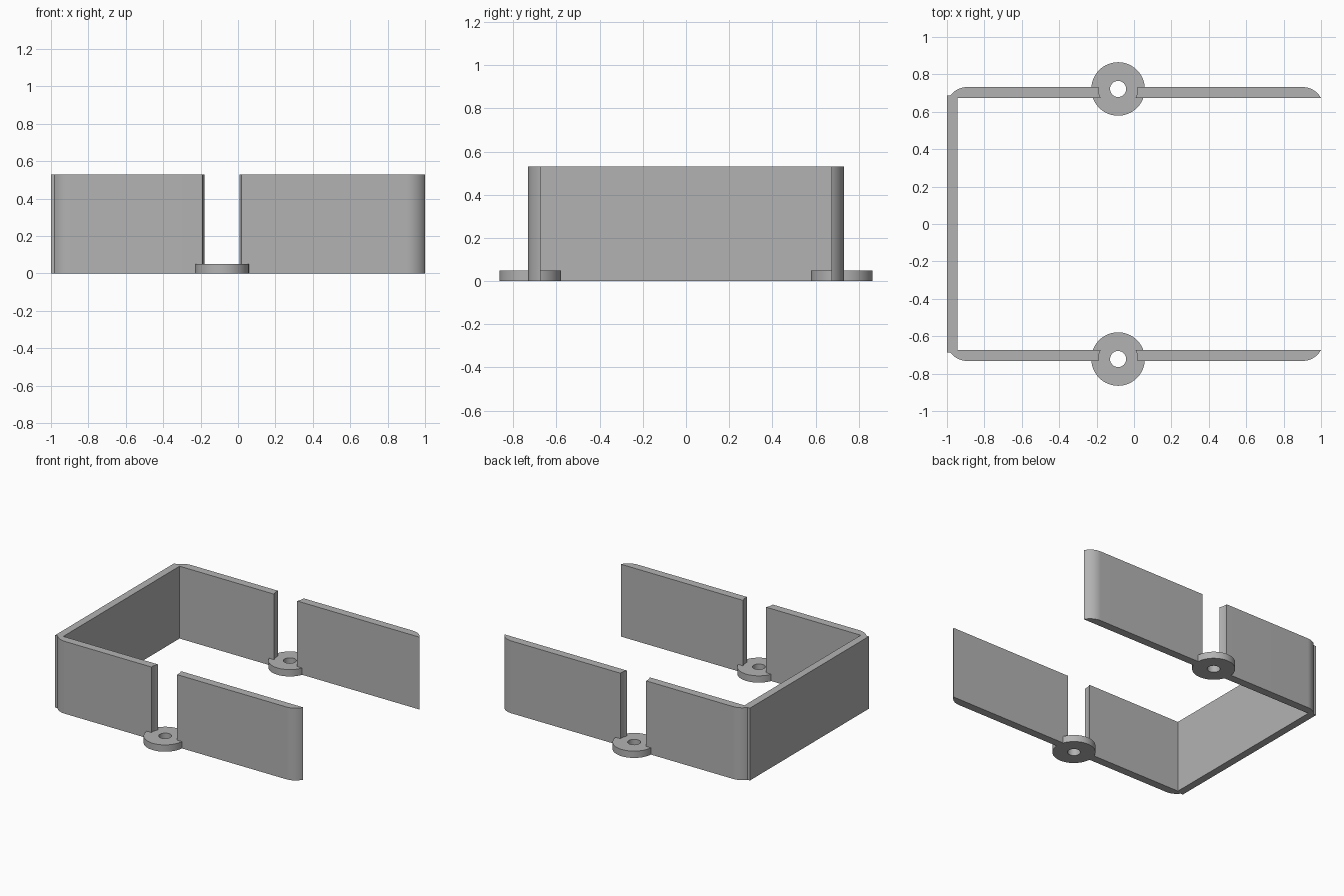
import bpy, bmesh
from math import sin, cos, pi, asin, acos

if "Cube" in bpy.data.objects:
    bpy.data.objects.remove(bpy.data.objects["Cube"], do_unlink=True)

HEIGHT = 0.53
INNER, OUTER = 0.673, 0.732      # side wall faces, distance from the middle
HUB_X, HUB_Y = -0.085, 0.722     # screw lug centre
LUG_R, HOLE_R, LUG_H = 0.143, 0.043, 0.05
GAP_R = 0.105                    # round clearance above the lug
CORNER = 0.11

grey = bpy.data.materials.new("plain_grey")
grey.use_nodes = True
grey.diffuse_color = (0.45, 0.45, 0.45, 1)
grey.node_tree.nodes["Principled BSDF"].inputs["Base Color"].default_value = (0.45, 0.45, 0.45, 1)


def arc(cx, cy, r, a0, a1, n):
    return [(cx + r * cos(a0 + (a1 - a0) * i / n), cy + r * sin(a0 + (a1 - a0) * i / n))
            for i in range(n + 1)]


def finish(name, bm):
    bmesh.ops.recalc_face_normals(bm, faces=bm.faces)
    mesh = bpy.data.meshes.new(name)
    bm.to_mesh(mesh)
    bm.free()
    mesh.materials.append(grey)
    obj = bpy.data.objects.new(name, mesh)
    bpy.context.collection.objects.link(obj)
    bpy.ops.object.select_all(action="DESELECT")
    obj.select_set(True)
    bpy.context.view_layer.objects.active = obj
    bpy.ops.object.shade_smooth_by_angle(angle=pi / 6)


def prism(name, outline, height):
    bm = bmesh.new()
    face = bm.faces.new([bm.verts.new((x, y, 0)) for x, y in outline])
    top = bmesh.ops.extrude_face_region(bm, geom=[face])["geom"]
    verts = [v for v in top if isinstance(v, bmesh.types.BMVert)]
    bmesh.ops.translate(bm, verts=verts, vec=(0, 0, height))
    finish(name, bm)


def lug(name, y):
    # flat ring swept from a rectangular section
    n = 64
    bm = bmesh.new()
    section = [(HOLE_R, 0), (LUG_R, 0), (LUG_R, LUG_H), (HOLE_R, LUG_H)]
    rings = [[bm.verts.new((HUB_X + r * cos(2 * pi * i / n), y + r * sin(2 * pi * i / n), z))
              for r, z in section] for i in range(n)]
    for i in range(n):
        a, b = rings[i], rings[(i + 1) % n]
        for k in range(4):
            m = (k + 1) % 4
            bm.faces.new((a[k], b[k], b[m], a[m]))
    finish(name, bm)


# angles where the wall faces meet the rounded corner and the lug clearance
tip = asin((INNER - OUTER + CORNER) / CORNER)
gap_out = asin((OUTER - HUB_Y) / GAP_R)
gap_in = asin((INNER - HUB_Y) / GAP_R)
reach = CORNER * cos(tip)

for side, s in (("back", 1), ("front", -1)):
    long_wall = arc(HUB_X, HUB_Y, GAP_R, gap_out, gap_in, 8)
    long_wall += arc(1 - reach, OUTER - CORNER, CORNER, tip, pi / 2, 12)
    short_wall = arc(HUB_X, HUB_Y, GAP_R, pi - gap_in, pi - gap_out, 8)
    short_wall += arc(-0.99 + reach, OUTER - CORNER, CORNER, pi / 2, pi - tip, 12)
    for part, outline in (("long", long_wall), ("short", short_wall)):
        prism(side + "_" + part + "_wall", [(x, s * y) for x, y in outline], HEIGHT)
    lug(side + "_screw_lug", s * HUB_Y)

# straight panel closing the right end
panel_y = 0.688
prism("end_panel", [(-1, -panel_y), (-0.945, -panel_y), (-0.945, panel_y), (-1, panel_y)], HEIGHT)
